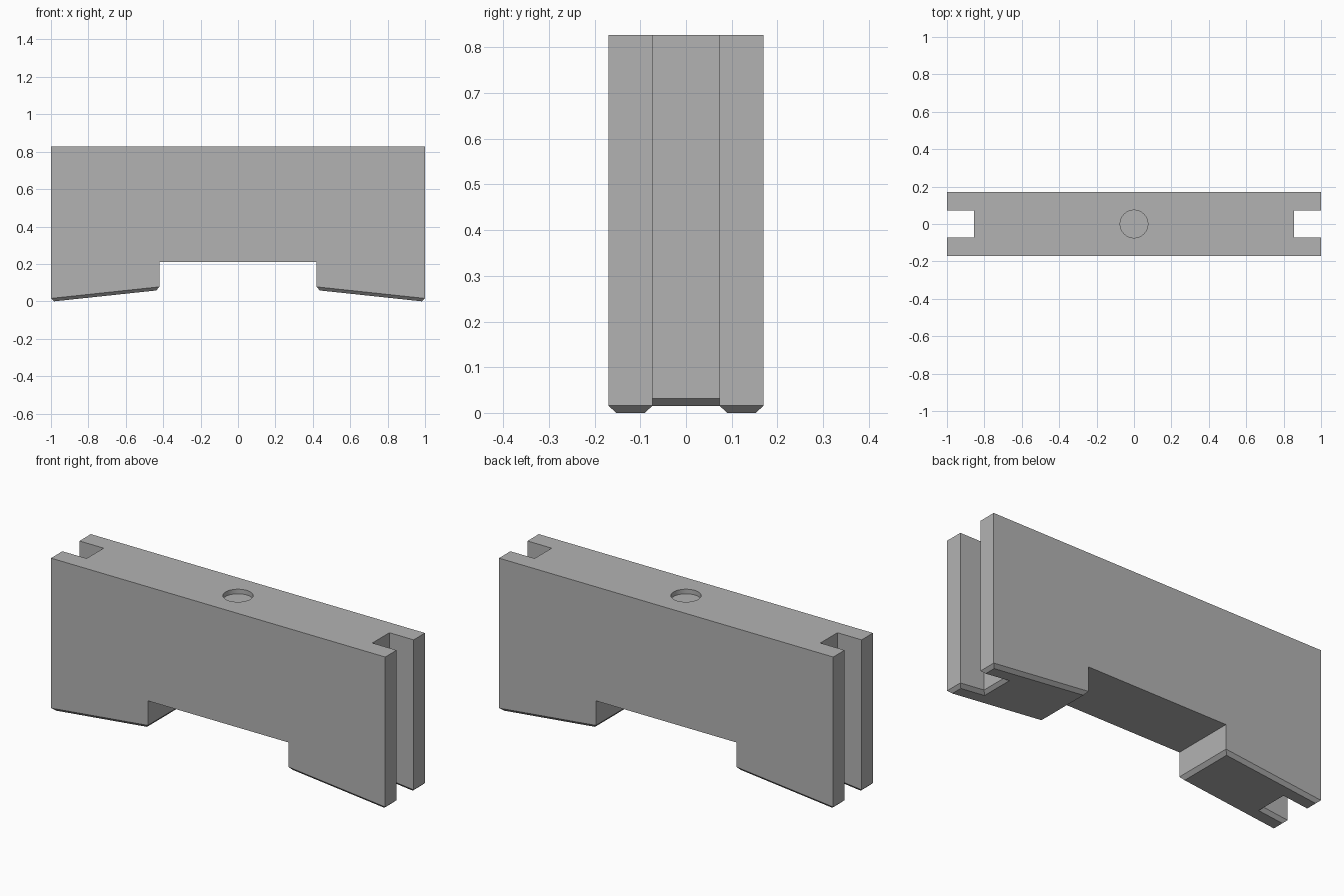
import bpy
import bmesh
from mathutils import Matrix

if "Cube" in bpy.data.objects:
    bpy.data.objects.remove(bpy.data.objects["Cube"])

HALF_X, HALF_Y, TOP = 1.0, 0.17, 0.827
NOTCH_X, NOTCH_Z = 0.42, 0.21
OUTER_Z, INNER_Z = -0.0018, 0.06
SLOT_X, SLOT_Y = 0.855, 0.073
CHAMFER = 0.0175

grey = bpy.data.materials.new("plain grey")
grey.use_nodes = True
colour = (0.45, 0.45, 0.45, 1)
grey.diffuse_color = colour
grey.node_tree.nodes["Principled BSDF"].inputs["Base Color"].default_value = colour


def add_object(name, bm):
    bmesh.ops.recalc_face_normals(bm, faces=bm.faces)
    mesh = bpy.data.meshes.new(name)
    bm.to_mesh(mesh)
    bm.free()
    mesh.materials.append(grey)
    obj = bpy.data.objects.new(name, mesh)
    bpy.context.collection.objects.link(obj)
    return obj


def cut(target, cutter):
    cutter.hide_render = True
    mod = target.modifiers.new("cut", "BOOLEAN")
    mod.operation = "DIFFERENCE"
    mod.solver = "EXACT"
    mod.object = cutter


# Plate with two sloping feet: front profile extruded through the depth
right_half = [(NOTCH_X, NOTCH_Z), (NOTCH_X, INNER_Z), (HALF_X, OUTER_Z), (HALF_X, TOP)]
profile = right_half + [(-x, z) for x, z in reversed(right_half)]
bm = bmesh.new()
face = bm.faces.new([bm.verts.new((x, -HALF_Y, z)) for x, z in profile])
result = bmesh.ops.extrude_face_region(bm, geom=[face])
bmesh.ops.translate(bm, vec=(0, 2 * HALF_Y, 0),
                    verts=[v for v in result["geom"] if isinstance(v, bmesh.types.BMVert)])
plate = add_object("plate", bm)

# Vertical slots in both ends
cutters = []
for side, label in ((1, "left"), (-1, "right")):
    bm = bmesh.new()
    size = Matrix.Diagonal((0.4, 2 * SLOT_Y, 2, 1))
    bmesh.ops.create_cube(bm, size=1,
                          matrix=Matrix.Translation((side * (SLOT_X + 0.2), 0, 0.4)) @ size)
    cutters.append(add_object(label + "_slot_cutter", bm))

# Shallow round recess in the top
bm = bmesh.new()
bmesh.ops.create_cone(bm, cap_ends=True, segments=64, radius1=0.074, radius2=0.074,
                      depth=0.05, matrix=Matrix.Translation((0, 0, TOP)))
cutters.append(add_object("recess_cutter", bm))

for cutter in cutters:
    cut(plate, cutter)
bpy.context.view_layer.update()
depsgraph = bpy.context.evaluated_depsgraph_get()
bm = bmesh.new()
bm.from_mesh(plate.evaluated_get(depsgraph).to_mesh())
plate.modifiers.clear()
for cutter in cutters:
    bpy.data.objects.remove(cutter)

# Chamfer around the underside of each foot
bmesh.ops.dissolve_limit(bm, angle_limit=0.01, verts=bm.verts, edges=bm.edges)
rim = [e for e in bm.edges if all(v.co.z < INNER_Z + 0.01 for v in e.verts)]
bmesh.ops.bevel(bm, geom=rim, offset=CHAMFER, offset_type="OFFSET",
                segments=1, affect="EDGES")
for f in bm.faces:
    f.material_index = 0
bm.to_mesh(plate.data)
bm.free()

# Smooth only the round recess wall
bpy.context.view_layer.objects.active = plate
plate.select_set(True)
bpy.ops.object.shade_smooth_by_angle(angle=0.5)
